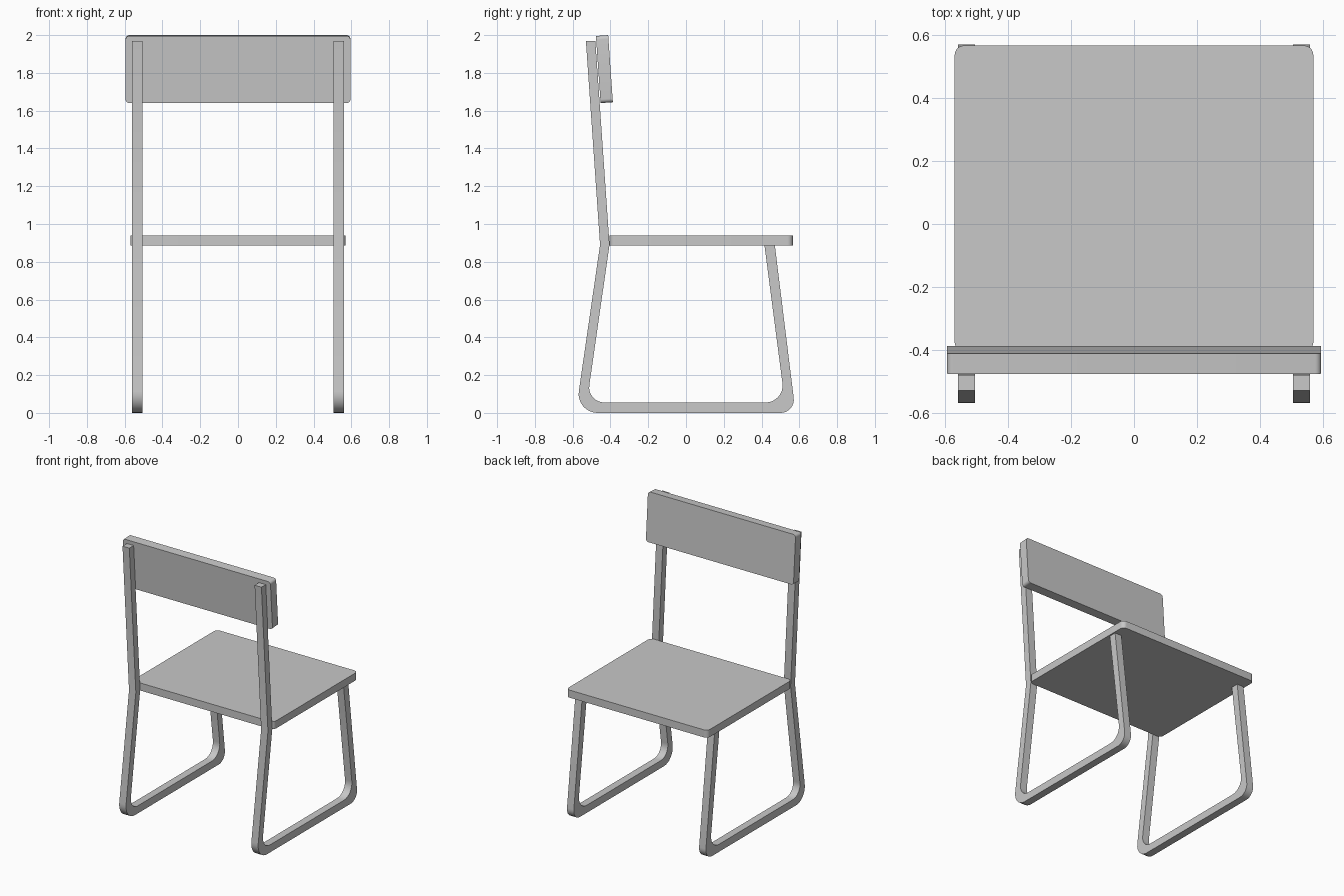
import bpy
import bmesh
from math import radians
from mathutils import Matrix, Vector

cube = bpy.data.objects.get("Cube")
if cube:
    bpy.data.objects.remove(cube, do_unlink=True)

grey = bpy.data.materials.new("plain grey")
grey.use_nodes = True
colour = (0.58, 0.58, 0.58, 1)
grey.diffuse_color = colour
grey.node_tree.nodes["Principled BSDF"].inputs["Base Color"].default_value = colour


def rounded(corners, steps=8):
    """Outline from (u, v, radius) corners, with true circular fillets."""
    points = []
    for i, (u, v, r) in enumerate(corners):
        p = Vector((u, v))
        if r == 0:
            points.append(p)
            continue
        a = (Vector(corners[i - 1][:2]) - p).normalized()
        b = (Vector(corners[(i + 1) % len(corners)][:2]) - p).normalized()
        half = a.angle(b) / 2
        centre = p + (a + b).normalized() * r / Matrix.Rotation(half, 2)[1][0]
        reach = (centre - p).dot(a)
        start, end = p + a * reach - centre, p + b * reach - centre
        sweep = start.angle_signed(end)
        for k in range(steps + 1):
            # angle_signed is clockwise-positive, Rotation is counter-clockwise
            points.append(centre + Matrix.Rotation(-sweep * k / steps, 2) @ start)
    return points


def prism(name, corners, low, high, matrix):
    """Extrude a rounded outline from low to high, then place it."""
    bm = bmesh.new()
    face = bm.faces.new([bm.verts.new((p.x, p.y, low)) for p in rounded(corners)])
    ext = bmesh.ops.extrude_face_region(bm, geom=[face], use_keep_orig=True)
    moved = [g for g in ext["geom"] if isinstance(g, bmesh.types.BMVert)]
    bmesh.ops.translate(bm, verts=moved, vec=(0, 0, high - low))
    bmesh.ops.transform(bm, matrix=matrix, verts=bm.verts)
    bmesh.ops.recalc_face_normals(bm, faces=bm.faces)
    mesh = bpy.data.meshes.new(name)
    bm.to_mesh(mesh)
    bm.free()
    mesh.materials.append(grey)
    obj = bpy.data.objects.new(name, mesh)
    bpy.context.collection.objects.link(obj)
    bpy.ops.object.select_all(action="DESELECT")
    obj.select_set(True)
    bpy.context.view_layer.objects.active = obj
    bpy.ops.object.shade_smooth_by_angle(angle=radians(30))


def rectangle(u0, u1, v0, v1, r):
    return [(u0, v0, r), (u1, v0, r), (u1, v1, r), (u0, v1, r)]


# Side frames: back post, rear leg, floor runner and front leg in one bent bar
side = [
    (-0.53, 1.97, 0), (-0.455, 0.89, 0), (-0.584, 0, 0.1),
    (0.58, 0, 0.07), (0.47, 0.89, 0), (0.415, 0.89, 0),
    (0.524, 0.055, 0.09), (-0.525, 0.055, 0.08),
    (-0.405, 0.89, 0), (-0.48, 1.97, 0),
]
to_side = Matrix(((0, 0, 1, 0), (1, 0, 0, 0), (0, 1, 0, 0), (0, 0, 0, 1)))
prism("left_frame", side, 0.505, 0.56, to_side)
prism("right_frame", side, -0.56, -0.505, to_side)

# Seat board between the posts and the front legs
prism("seat", rectangle(-0.57, 0.57, -0.405, 0.567, 0.03), 0.885, 0.94, Matrix())

# Backrest board, tilted to lie along the posts
lean = Matrix.Translation((0, -0.432, 1.82)) @ Matrix.Rotation(radians(94), 4, "X")
prism("backrest", rectangle(-0.595, 0.595, -0.178, 0.178, 0.02), -0.0325, 0.0325, lean)
